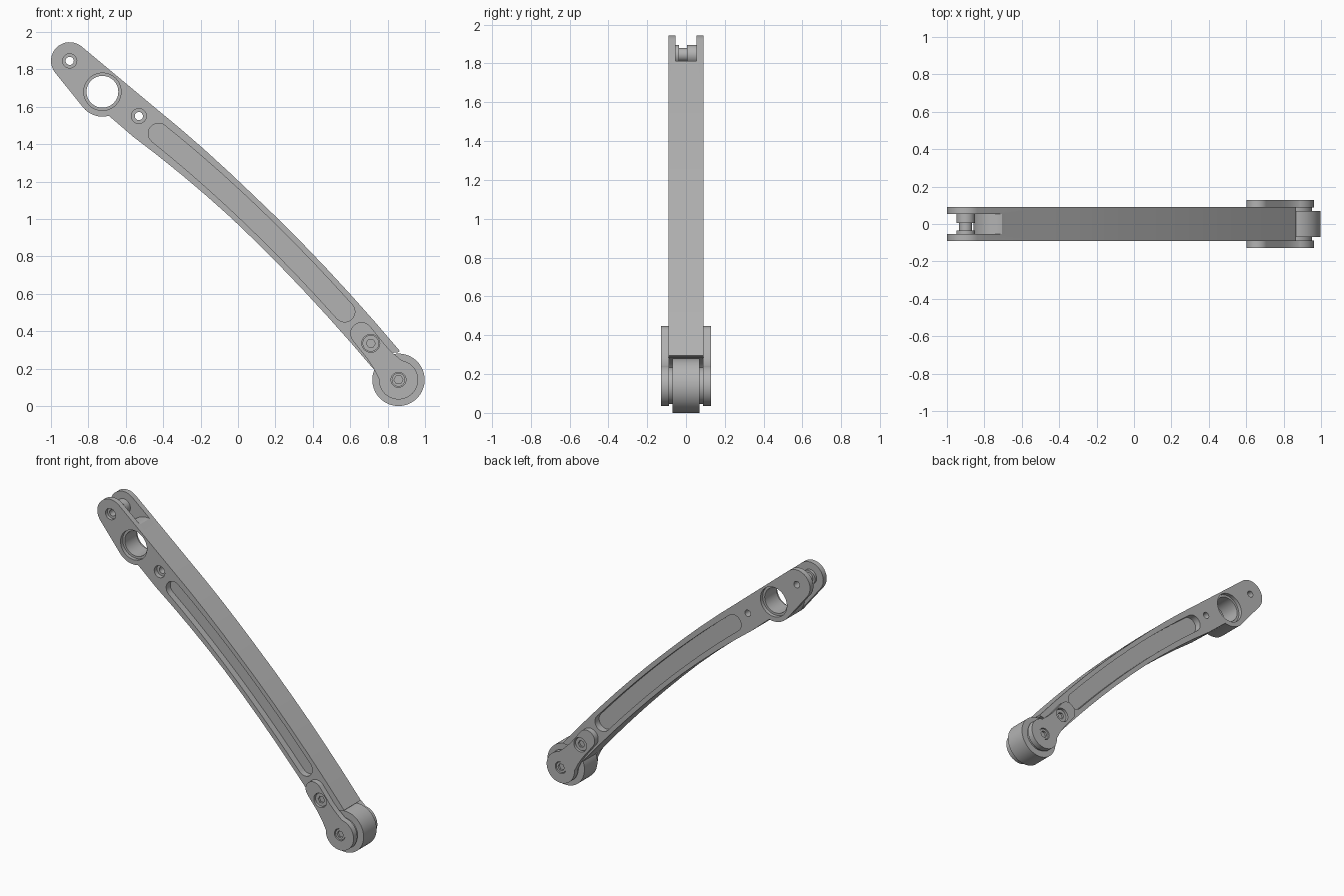
import bpy, bmesh, math
from math import cos, sin, radians, degrees, atan2, hypot

if "Cube" in bpy.data.objects:
    bpy.data.objects.remove(bpy.data.objects["Cube"], do_unlink=True)

steel = bpy.data.materials.new("brushed_gray")
steel.use_nodes = True
GRAY = (0.45, 0.45, 0.45, 1)
steel.diffuse_color = GRAY
steel.node_tree.nodes["Principled BSDF"].inputs["Base Color"].default_value = GRAY

HALF = 0.09                      # half thickness of the arm
FORK, BOSS = (-0.9, 1.845), (-0.725, 1.68)
SMALL, BOLT, ROLLER = (-0.53, 1.55), (0.71, 0.335), (0.858, 0.14)


def prism(name, pts, y0, y1):
    """Extrude an (x, z) outline along y."""
    bm = bmesh.new()
    face = bm.faces.new([bm.verts.new((x, y0, z)) for x, z in pts])
    ext = bmesh.ops.extrude_face_region(bm, geom=[face])
    bmesh.ops.translate(bm, vec=(0, y1 - y0, 0),
                        verts=[g for g in ext["geom"] if isinstance(g, bmesh.types.BMVert)])
    bmesh.ops.recalc_face_normals(bm, faces=bm.faces)
    mesh = bpy.data.meshes.new(name)
    bm.to_mesh(mesh)
    bm.free()
    mesh.materials.append(steel)
    ob = bpy.data.objects.new(name, mesh)
    bpy.context.collection.objects.link(ob)
    return ob


def arc(c, r, a0, a1, n=16):
    angles = [radians(a0 + (a1 - a0) * i / n) for i in range(n + 1)]
    return [(c[0] + r * cos(a), c[1] + r * sin(a)) for a in angles]


def disc(name, c, r, y0, y1, n=48):
    return prism(name, arc(c, r, 0, 360, n)[:-1], y0, y1)


def cut(ob, cutters):
    bpy.context.view_layer.objects.active = ob
    for c in cutters:
        mod = ob.modifiers.new("cut", "BOOLEAN")
        mod.operation, mod.solver, mod.object = "DIFFERENCE", "EXACT", c
        bpy.ops.object.modifier_apply(modifier=mod.name)
        bpy.data.objects.remove(c, do_unlink=True)


# Bowed centre line of the arm
def centre(x):
    return x, 1.088 - 0.934 * x - 0.158 * x * x


def normal(x):
    slope = -0.934 - 0.316 * x
    length = hypot(slope, 1)
    return -slope / length, 1 / length


def edge(x0, x1, offset, n=10):
    pts = []
    for i in range(n + 1):
        x = x0 + (x1 - x0) * i / n
        (cx, cz), (nx, nz) = centre(x), normal(x)
        w = offset(x)
        pts.append((cx + nx * w, cz + nz * w))
    return pts


def half_width(x):
    return 0.085 + 0.012 * max(0, -x / 0.5)


# Arm body
outline = edge(0.8, -0.5, half_width)
outline += arc(FORK, 0.1, 52, 218.8)
outline += arc(BOSS, 0.133, 218.8, 285, 8)
outline += edge(-0.5, 0.8, lambda x: -half_width(x))
arm = prism("arm", outline, -HALF, HALF)

# Fork slot wrapping round the boss, and the seat for the roller
slot = arc(BOSS, 0.134, 50, 219, 24) + arc(BOSS, 0.6, 219, 50, 6)
cutters = [prism("slot_cutter", slot, -0.053, 0.053),
           disc("seat_cutter", ROLLER, 0.147, -0.2, 0.2, 64),
           disc("bore_cutter", BOSS, 0.085, -0.2, 0.2),
           disc("fork_hole_cutter", FORK, 0.022, -0.2, 0.2, 24),
           disc("small_hole_cutter", SMALL, 0.022, -0.2, 0.2, 24),
           disc("fork_counterbore", FORK, 0.038, -0.2, -0.068, 32),
           disc("small_counterbore", SMALL, 0.04, -0.2, -0.06, 32)]

# Long round-ended pocket on both faces
x0, x1, r = -0.425, 0.57, 0.055
a0 = degrees(atan2(*reversed(normal(x0))))
a1 = degrees(atan2(*reversed(normal(x1))))
pocket = edge(x1, x0, lambda x: r)[:-1] + arc(centre(x0), r, a0, a0 + 180, 12)
pocket += edge(x0, x1, lambda x: -r)[1:-1] + arc(centre(x1), r, a1 + 180, a1 + 360, 12)[:-1]
for s in (-1, 1):
    lo, hi = sorted((s * 0.045, s * 0.2))
    cutters.append(prism("pocket_cutter", pocket, lo, hi))
    lo, hi = sorted((s * 0.065, s * 0.2))
    cutters.append(disc("bore_step_cutter", BOSS, 0.1, lo, hi))
cut(arm, cutters)

# Spool between the fork cheeks
for name, rad, ya, yb in (("spool_front_collar", 0.05, -0.054, -0.035),
                          ("spool_core", 0.035, -0.035, 0.005),
                          ("spool_back_collar", 0.05, 0.005, 0.054)):
    part = disc(name, FORK, rad, ya, yb, 32)
    cut(part, [disc("spool_hole", FORK, 0.022, -0.2, 0.2, 24)])

# Roller and its axle
disc("roller", ROLLER, 0.14, -0.07, 0.07, 64)
disc("axle", ROLLER, 0.03, -0.1, 0.1, 24)

# Side plates, washers and bolts, mirrored front and back
END = (0.66, 0.388)
dx, dz = END[0] - ROLLER[0], END[1] - ROLLER[1]
span = hypot(dx, dz)
ux, uz = dx / span, dz / span
aim = degrees(atan2(dz, dx))


def neck(along, side):
    return ROLLER[0] + ux * along - uz * side, ROLLER[1] + uz * along + ux * side


plate_shape = arc(END, 0.06, aim - 90, aim + 90)
plate_shape += [neck(0.19, 0.06), neck(0.13, 0.066)]
plate_shape += arc(ROLLER, 0.105, aim + 48, aim + 312, 32)
plate_shape += [neck(0.13, -0.066), neck(0.19, -0.06)]

for s, side in ((-1, "front"), (1, "back")):
    def span_y(a, b):
        return sorted((s * a, s * b))
    plate = prism(side + "_plate", plate_shape, *span_y(0.088, 0.128))
    cut(plate, [disc("bolt_recess", BOLT, 0.048, *span_y(0.1, 0.2), 32),
                disc("axle_recess", ROLLER, 0.04, *span_y(0.108, 0.2), 32)])
    disc(side + "_washer", ROLLER, 0.095, *span_y(0.069, 0.089))
    for name, c, rad, top in (("bolt", BOLT, 0.044, 0.115), ("axle_bolt", ROLLER, 0.036, 0.122)):
        head = disc(side + "_" + name, c, rad, *span_y(0.095, top), 32)
        cut(head, [disc("socket", c, 0.024, *span_y(top - 0.014, 0.2), 6)])

# Smooth round walls, crisp edges
bpy.ops.object.select_all(action="DESELECT")
for ob in bpy.context.scene.objects:
    if ob.type == "MESH":
        ob.select_set(True)
        bpy.context.view_layer.objects.active = ob
bpy.ops.object.shade_smooth_by_angle(angle=radians(30))
